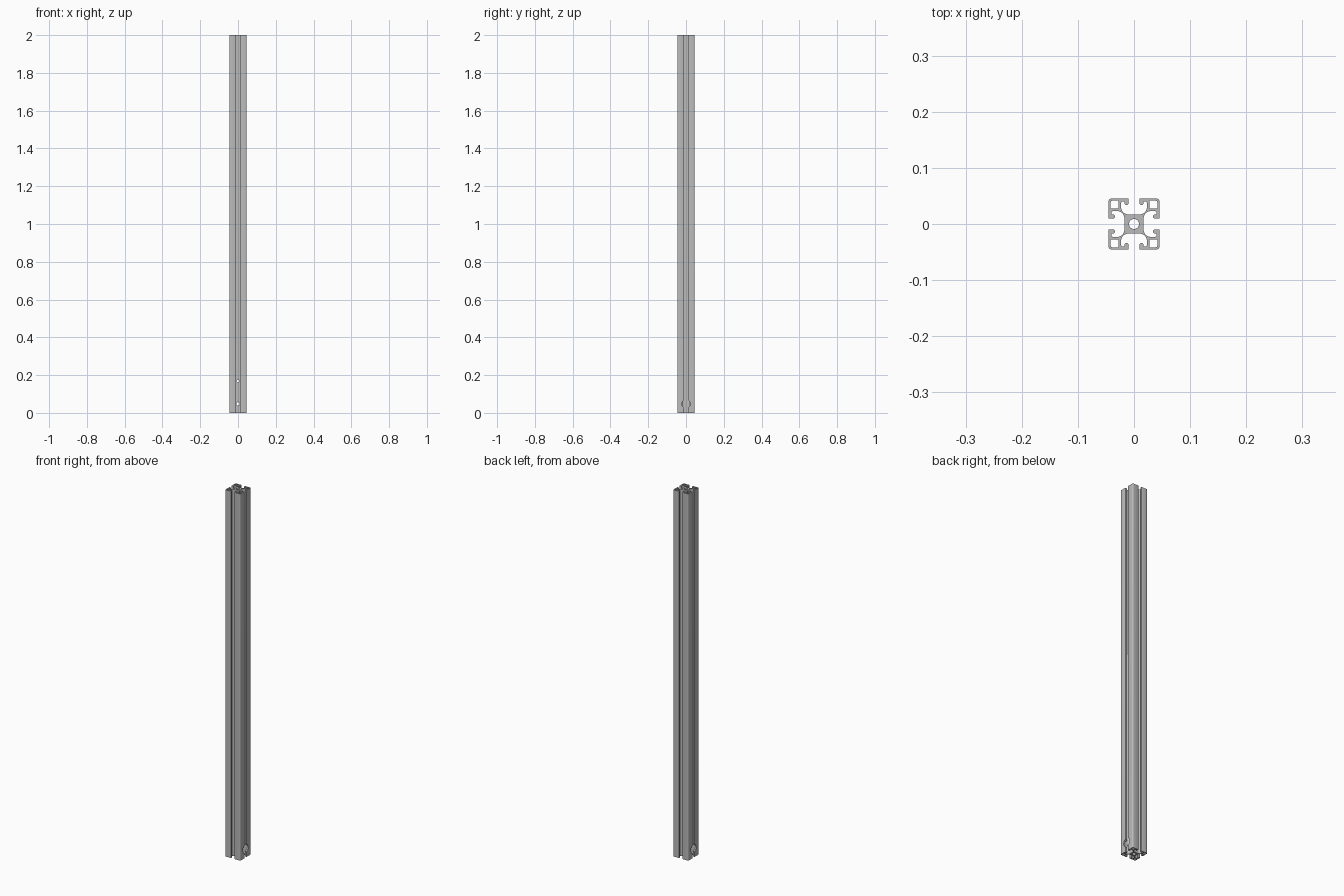
import bpy, bmesh, math
from mathutils import Matrix, Vector

cube = bpy.data.objects.get("Cube")
if cube:
    bpy.data.objects.remove(cube, do_unlink=True)

HALF, LENGTH = 0.0455, 2.0

aluminium = bpy.data.materials.new("aluminium grey")
aluminium.use_nodes = True
colour = (0.5, 0.5, 0.5, 1)
aluminium.diffuse_color = colour
aluminium.node_tree.nodes["Principled BSDF"].inputs["Base Color"].default_value = colour


def arc(cx, cy, r, a0, a1, n):
    """Points on an arc, angles in degrees."""
    angles = [math.radians(a0 + (a1 - a0) * i / n) for i in range(n + 1)]
    return [(cx + r * math.cos(a), cy + r * math.sin(a)) for a in angles]


def turned(points, quarter):
    for _ in range(quarter):
        points = [(y, -x) for x, y in points]
    return points


# One eighth of the section: slot floor, undercut, curled lip, outer corner
eighth = [(0.009, 0.017)]
eighth += arc(0.010, 0.030, 0.013, -75, 0, 8)
eighth += arc(0.020, 0.037, 0.003, 0, 90, 4)
eighth += arc(0.0185, 0.0385, 0.0015, 90, 180, 3)
eighth += arc(0.0133, 0.0375, 0.0037, 0, -180, 8)
eighth += arc(0.0106, 0.0445, 0.001, 180, 90, 2)
eighth += arc(HALF - 0.006, HALF - 0.006, 0.006, 90, 45, 4)
quarter = eighth + [(y, x) for x, y in reversed(eighth[:-1])]
outline = [p for q in range(4) for p in turned(quarter, q)]

# Closed corner chamber and round core bore
c0, c1, r = 0.028, 0.0415, 0.003
chamber = (arc(c1 - r, c1 - r, r, 0, 90, 4) + arc(c0 + 0.001, c1 - 0.001, 0.001, 90, 180, 2)
           + arc(c0 + 0.001, c0 + 0.001, 0.001, 180, 270, 2)
           + arc(c1 - 0.001, c0 + 0.001, 0.001, 270, 360, 2))
bore = arc(0, 0, 0.009, 0, 360, 32)[:-1]
loops = [outline, bore] + [turned(chamber, q) for q in range(4)]

# Extrude the section into the profile bar
bm = bmesh.new()
for loop in loops:
    verts = [bm.verts.new((x, y, 0)) for x, y in loop]
    for a, b in zip(verts, verts[1:] + verts[:1]):
        bm.edges.new((a, b))
bmesh.ops.triangle_fill(bm, edges=bm.edges[:], use_beauty=True, normal=Vector((0, 0, 1)))
top = bmesh.ops.extrude_face_region(bm, geom=bm.faces[:])["geom"]
bmesh.ops.translate(bm, vec=(0, 0, LENGTH),
                    verts=[v for v in top if isinstance(v, bmesh.types.BMVert)])
bmesh.ops.recalc_face_normals(bm, faces=bm.faces[:])
mesh = bpy.data.meshes.new("profile_bar")
bm.to_mesh(mesh)
bm.free()
mesh.materials.append(aluminium)
bar = bpy.data.objects.new("profile_bar", mesh)
bpy.context.collection.objects.link(bar)
bpy.context.view_layer.objects.active = bar
bar.select_set(True)


def drill(name, radius, length, location, axis):
    """Cut a round hole through the bar."""
    cut = bmesh.new()
    bmesh.ops.create_cone(cut, cap_ends=True, segments=32, radius1=radius, radius2=radius,
                          depth=length,
                          matrix=Matrix.Translation(location)
                          @ Matrix.Rotation(math.pi / 2, 4, axis))
    cut_mesh = bpy.data.meshes.new(name)
    cut.to_mesh(cut_mesh)
    cut.free()
    cutter = bpy.data.objects.new(name, cut_mesh)
    cutter.hide_render = True
    bpy.context.collection.objects.link(cutter)
    mod = bar.modifiers.new(name, "BOOLEAN")
    mod.operation, mod.solver, mod.object = "DIFFERENCE", "EXACT", cutter
    bpy.ops.object.modifier_apply(modifier=name)
    bpy.data.objects.remove(cutter, do_unlink=True)


# Access holes in both side lips, cross holes through the core
for side in (-1, 1):
    drill("access_hole", 0.0225, 0.03, (side * 0.037, 0, 0.048), "Y")
drill("lower_cross_hole", 0.009, 0.12, (0, 0, 0.048), "X")
drill("upper_cross_hole", 0.007, 0.12, (0, 0, 0.168), "X")

bpy.ops.object.shade_smooth_by_angle(angle=math.radians(30))
